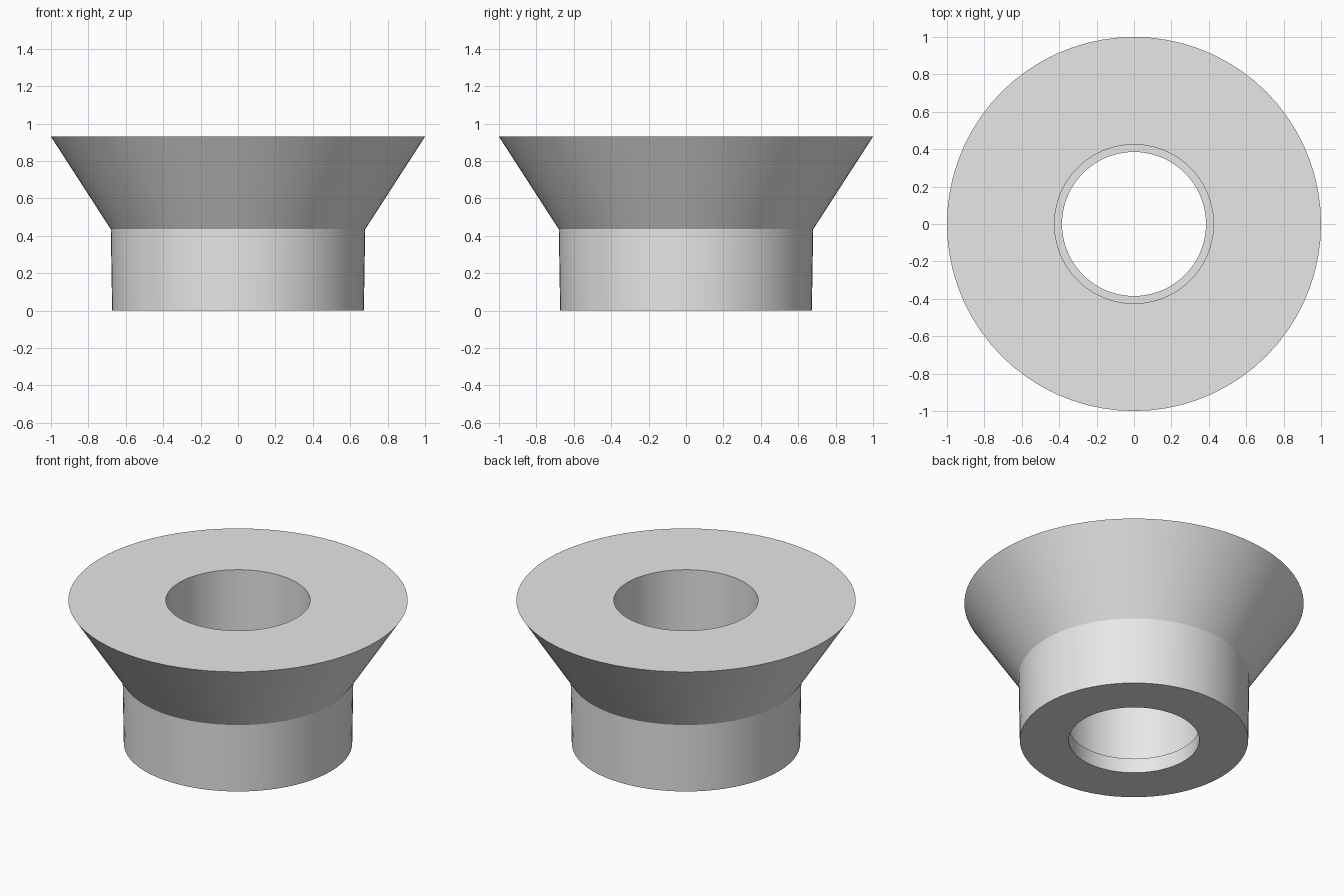
import bpy, bmesh, math
from mathutils import Vector, Matrix

cube = bpy.data.objects.get("Cube")
if cube:
    bpy.data.objects.remove(cube, do_unlink=True)

SEGMENTS = 72

# Plain grey finish
grey = bpy.data.materials.new("light_grey")
grey.use_nodes = True
grey.diffuse_color = (0.8, 0.8, 0.8, 1)
grey.node_tree.nodes["Principled BSDF"].inputs["Base Color"].default_value = (0.8, 0.8, 0.8, 1)

# Closed cross-section (radius, height): neck, flare, flat top, bore, inner ledge
profile = [
    (0.673, 0), (0.68, 0.435), (1, 0.93),
    (0.425, 0.93), (0.425, 0.095), (0.385, 0.095), (0.385, 0),
]

# Revolve the section about z
bm = bmesh.new()
rings = []
for i in range(SEGMENTS):
    turn = Matrix.Rotation(math.tau * i / SEGMENTS, 3, "Z")
    rings.append([bm.verts.new(turn @ Vector((r, 0, z))) for r, z in profile])
for i, ring in enumerate(rings):
    following = rings[(i + 1) % SEGMENTS]
    for j in range(len(profile)):
        k = (j + 1) % len(profile)
        bm.faces.new((ring[j], following[j], following[k], ring[k]))
bmesh.ops.recalc_face_normals(bm, faces=bm.faces)

mesh = bpy.data.meshes.new("flared_collar")
bm.to_mesh(mesh)
bm.free()
mesh.materials.append(grey)
collar = bpy.data.objects.new("flared_collar", mesh)
bpy.context.collection.objects.link(collar)

# Smooth round walls, crisp rims
bpy.ops.object.select_all(action="DESELECT")
collar.select_set(True)
bpy.context.view_layer.objects.active = collar
bpy.ops.object.shade_smooth_by_angle(angle=math.radians(25))
